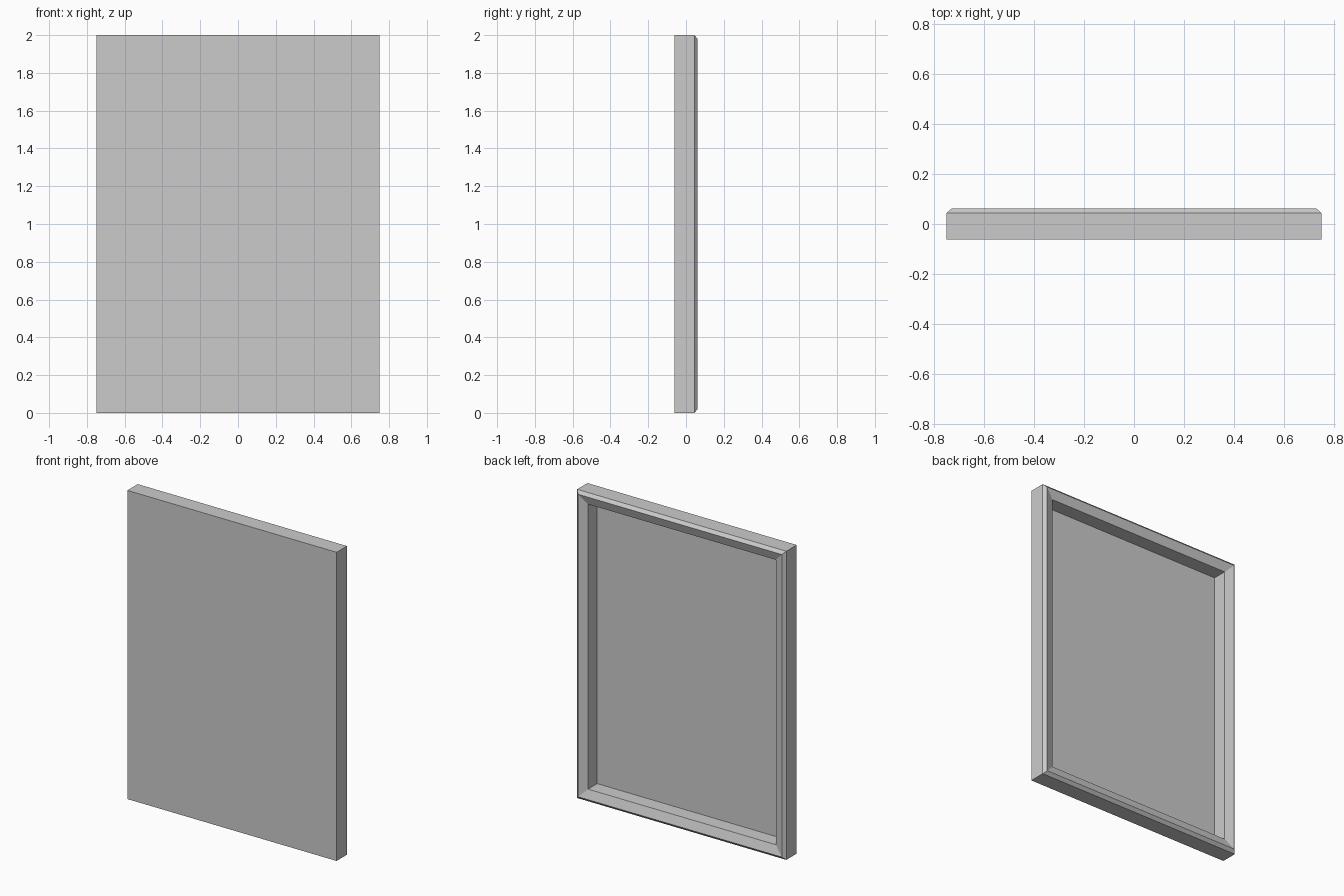
import bpy, bmesh

if "Cube" in bpy.data.objects:
    bpy.data.objects.remove(bpy.data.objects["Cube"])

W, H = 1.5, 2.0
# cross-section from the front face, over the rim and into the back recess: (inset, y)
PROFILE = [(0, -0.062), (0, 0.044), (0.02, 0.062), (0.077, 0.042), (0.077, -0.052)]


def ring(bm, inset, y):
    x = W / 2 - inset
    return [bm.verts.new(p) for p in
            ((-x, y, inset), (x, y, inset), (x, y, H - inset), (-x, y, H - inset))]


def framed_panel(name):
    bm = bmesh.new()
    rings = [ring(bm, i, y) for i, y in PROFILE]
    for a, b in zip(rings, rings[1:]):
        for k in range(4):
            n = (k + 1) % 4
            bm.faces.new((a[k], a[n], b[n], b[k]))
    # front sheet and recessed back of the sheet
    bm.faces.new(rings[0])
    bm.faces.new(rings[-1])
    bmesh.ops.recalc_face_normals(bm, faces=bm.faces)
    mesh = bpy.data.meshes.new(name)
    bm.to_mesh(mesh)
    bm.free()
    obj = bpy.data.objects.new(name, mesh)
    bpy.context.collection.objects.link(obj)
    return obj


framed_panel("stretched_canvas_panel")
